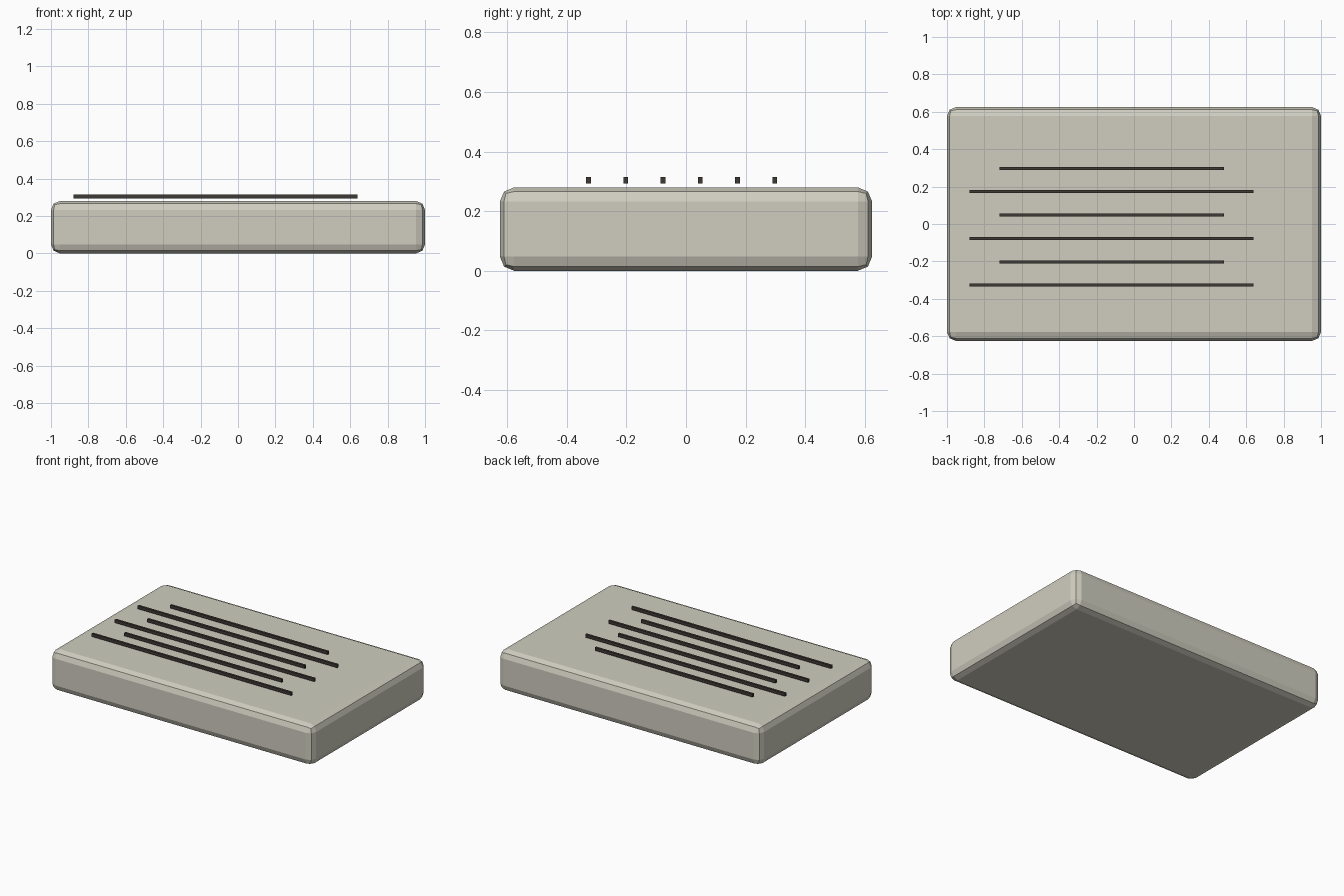
import bpy

if "Cube" in bpy.data.objects:
    bpy.data.objects.remove(bpy.data.objects["Cube"], do_unlink=True)


def material(name, rgb):
    mat = bpy.data.materials.new(name)
    mat.use_nodes = True
    color = (*rgb, 1)
    mat.diffuse_color = color
    mat.node_tree.nodes["Principled BSDF"].inputs["Base Color"].default_value = color
    return mat


def box(name, size, center, mat):
    bpy.ops.mesh.primitive_cube_add(size=1, location=center)
    obj = bpy.context.object
    obj.name = name
    obj.scale = size
    bpy.ops.object.transform_apply(location=False, rotation=False, scale=True)
    obj.data.materials.append(mat)
    return obj


stone = material("warm pale grey", (0.63, 0.615, 0.525))
ink = material("dark brown grey", (0.048, 0.041, 0.035))

# Slab with faceted rounded edges
slab = box("slab", (2.0, 1.25, 0.28), (0, 0, 0.14), stone)
bevel = slab.modifiers.new("rounded edges", "BEVEL")
bevel.width = 0.048
bevel.segments = 2

# Thin bars hovering over the top, alternating long and short
for i in range(6):
    length = 1.2 if i % 2 else 1.52
    box(f"bar_{i + 1}", (length, 0.016, 0.021), (-0.12, -0.327 + 0.125 * i, 0.304), ink)
